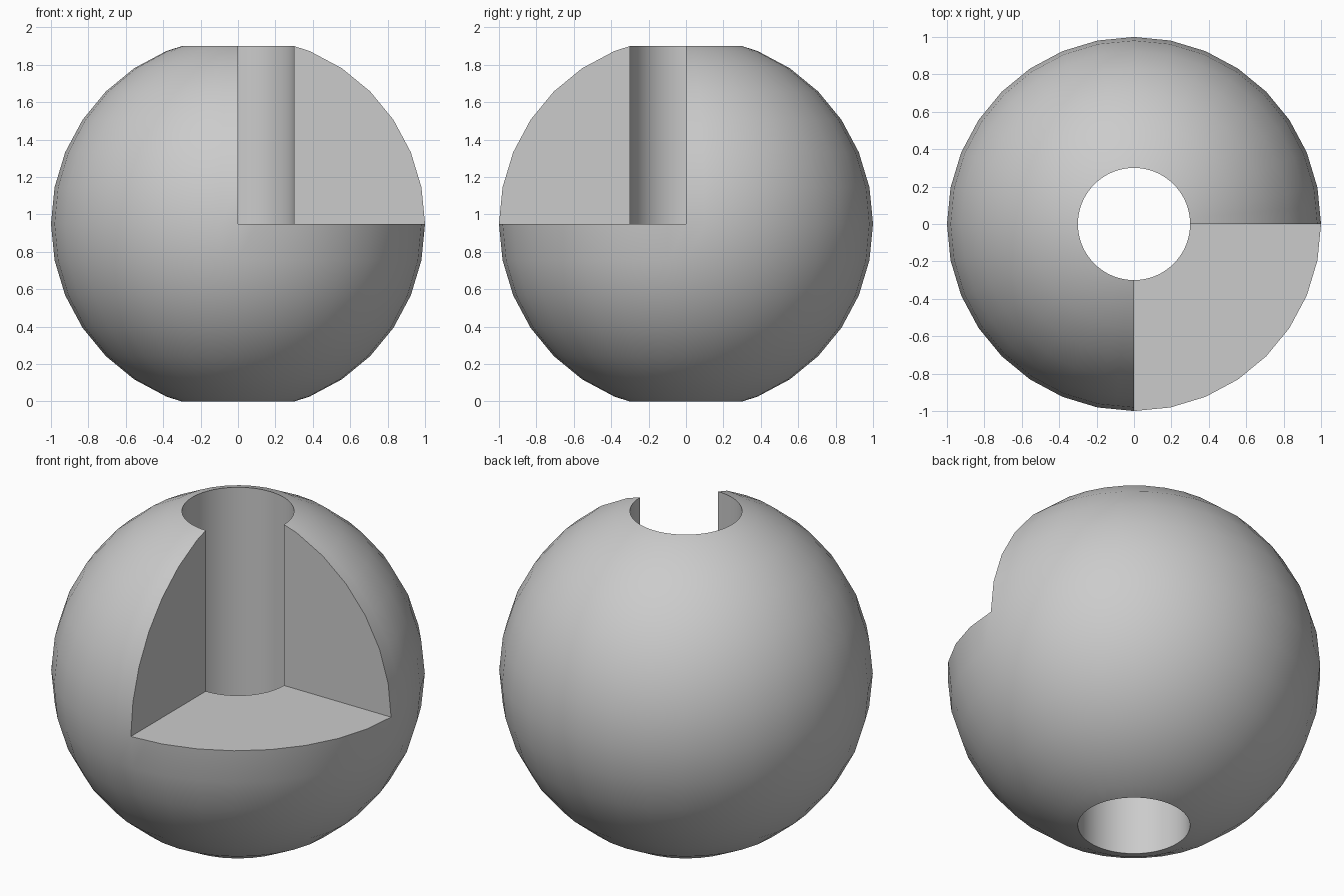
import bpy
import bmesh
from math import cos, sin, pi

default = bpy.data.objects.get("Cube")
if default:
    bpy.data.objects.remove(default, do_unlink=True)

BORE = 0.3
CENTRE_Z = 0.95
SIDES = 32           # flat sides around the ball
STEPS = 2 * SIDES    # the bore is twice as fine
NOTCH_START = STEPS * 3 // 4

# Single grey material
grey = bpy.data.materials.new("plain_grey")
grey.use_nodes = True
colour = (0.6, 0.6, 0.6, 1)
grey.diffuse_color = colour
grey.node_tree.nodes["Principled BSDF"].inputs["Base Color"].default_value = colour

# Cross-section: lower rim, ball rings, upper rim, middle of the bore wall
rings = [2 * pi * k / SIDES for k in range(-6, 7)]
profile = [(BORE, 0)]
profile += [(cos(a), CENTRE_Z + sin(a)) for a in rings]
profile += [(BORE, 2 * CENTRE_Z), (BORE, CENTRE_Z)]
EQUATOR = 7
MIDDLE = len(profile) - 1
full_loop = list(range(MIDDLE + 1))
lower_loop = list(range(EQUATOR + 1)) + [MIDDLE]

# Turn the section; odd steps lie halfway along the ball's straight sides
bm = bmesh.new()
columns = []
for step in range(STEPS):
    angle = 2 * pi * step / STEPS
    chord = cos(pi / SIDES) if step % 2 else 1
    column = []
    for r, z in profile:
        radius = r if r == BORE else r * chord
        column.append(bm.verts.new((radius * cos(angle), radius * sin(angle), z)))
    columns.append(column)

# Skin between neighbouring sections, leaving the upper front quarter open
for step in range(STEPS):
    here, there = columns[step], columns[(step + 1) % STEPS]
    loop = lower_loop if step >= NOTCH_START else full_loop
    for a, b in zip(loop, loop[1:] + loop[:1]):
        bm.faces.new((here[a], there[a], there[b], here[b]))

# Flat upright walls of the open quarter
for step in (NOTCH_START, 0):
    bm.faces.new(columns[step][EQUATOR:])

bmesh.ops.delete(bm, geom=[v for v in bm.verts if not v.link_faces], context='VERTS')
bmesh.ops.recalc_face_normals(bm, faces=bm.faces)

mesh = bpy.data.meshes.new("bored_ball")
bm.to_mesh(mesh)
bm.free()
mesh.materials.append(grey)

# Smooth curved surfaces, crisp cut edges
mesh.shade_smooth()
mesh.set_sharp_from_angle(angle=pi / 6)

ball = bpy.data.objects.new("bored_ball", mesh)
bpy.context.scene.collection.objects.link(ball)
